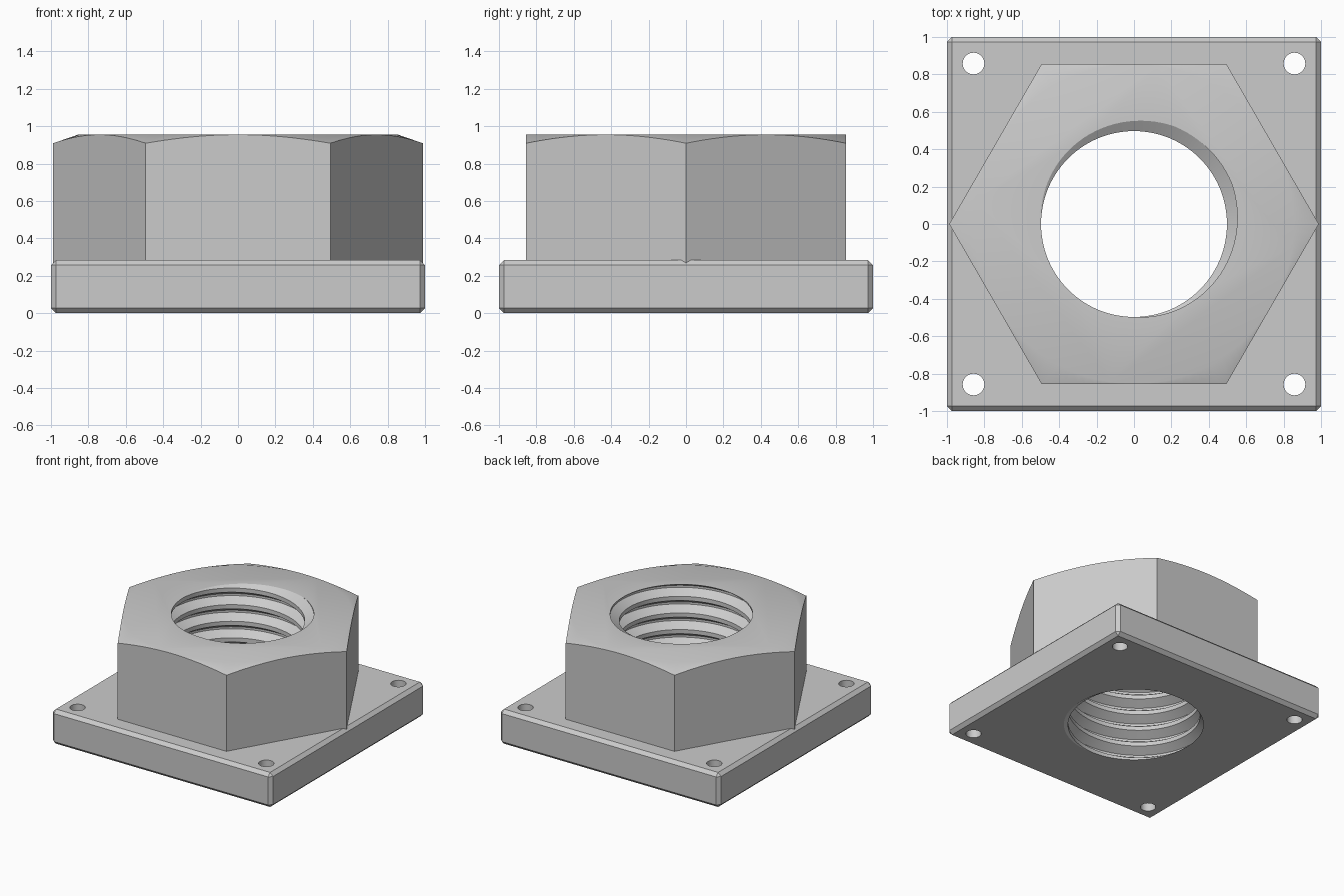
import bpy, bmesh
from math import sin, cos, pi, radians

old = bpy.data.objects.get("Cube")
if old:
    bpy.data.objects.remove(old, do_unlink=True)

TOP = 0.955                 # nut height
PLATE = 0.284               # flange thickness
PITCH = TOP / 7

steel = bpy.data.materials.new("grey_steel")
steel.use_nodes = True
steel.diffuse_color = (0.6, 0.6, 0.6, 1)
steel.node_tree.nodes["Principled BSDF"].inputs["Base Color"].default_value = (0.6, 0.6, 0.6, 1)


def finish(bm, name):
    bmesh.ops.recalc_face_normals(bm, faces=bm.faces[:])
    mesh = bpy.data.meshes.new(name)
    bm.to_mesh(mesh)
    bm.free()
    mesh.materials.append(steel)
    obj = bpy.data.objects.new(name, mesh)
    bpy.context.collection.objects.link(obj)
    return obj


def frustum(name, x, y, r1, z1, r2, z2, sides):
    bm = bmesh.new()
    rings = [[bm.verts.new((x + r * cos(2 * pi * i / sides), y + r * sin(2 * pi * i / sides), z))
              for i in range(sides)] for r, z in ((r1, z1), (r2, z2))]
    for ring in rings:
        bm.faces.new(ring)
    low, high = rings
    for i in range(sides):
        j = (i + 1) % sides
        bm.faces.new((low[i], low[j], high[j], high[i]))
    return finish(bm, name)


def thread_cutter(minor, major, turns, sides):
    """Closed helical rod with a trapezoid thread profile."""
    profile = ((0.25, minor), (0.5, minor), (0.8125, major), (0.9375, major))
    rows = turns * 4
    bm = bmesh.new()
    verts = {}

    def vert(i, m):
        if i == sides:                # one full turn joins the next thread
            i, m = 0, m + 4
        if (i, m) not in verts:
            u, r = profile[m % 4]
            a = 2 * pi * i / sides
            z = PITCH * (m // 4 - 2 + i / sides + u)
            verts[i, m] = bm.verts.new((r * cos(a), r * sin(a), z))
        return verts[i, m]

    for m in range(rows):
        for i in range(sides):
            quad = (vert(i, m), vert(i + 1, m), vert(i + 1, m + 1), vert(i, m + 1))
            bm.faces.new(quad[:3])
            bm.faces.new((quad[0], quad[2], quad[3]))
    # Close each end with a fan to the axis, level with the middle of its step
    tips = [bm.verts.new((0, 0, PITCH * (t - 1.25))) for t in (0, turns)]
    for e in [e for e in bm.edges if e.is_boundary]:
        bm.faces.new((*e.verts, tips[e.verts[0].co.z > TOP / 2]))
    return finish(bm, "thread_cutter")


def boolean(target, tool, operation):
    mod = target.modifiers.new(operation.lower(), 'BOOLEAN')
    mod.operation, mod.object, mod.solver = operation, tool, 'EXACT'
    bpy.context.view_layer.objects.active = target
    bpy.ops.object.modifier_apply(modifier=mod.name)
    bpy.data.objects.remove(tool, do_unlink=True)


# Square flange plate with chamfered edges
bm = bmesh.new()
bmesh.ops.create_cube(bm, size=2)
for v in bm.verts:
    v.co.z = PLATE * (v.co.z + 1) / 2
bmesh.ops.bevel(bm, geom=bm.edges[:], offset=0.027, segments=1, affect='EDGES')
body = finish(bm, "flanged_nut")

# Hexagonal nut with a conical chamfer on its corners
nut = frustum("hex_nut", 0, 0, 0.988, 0.1, 0.988, 1.1, 6)
slope = 0.13 / 0.045
cone = frustum("chamfer_cone", 0, 0, 0.855 + slope * (TOP - 0.05), 0.05, 0.855, TOP, 128)
boolean(nut, cone, 'INTERSECT')
boolean(body, nut, 'UNION')

# Threaded bore
boolean(body, thread_cutter(0.497, 0.565, 11, 96), 'DIFFERENCE')

# Corner mounting holes
for sx in (-1, 1):
    for sy in (-1, 1):
        drill = frustum("drill", 0.858 * sx, 0.858 * sy, 0.058, -0.2, 0.058, 0.5, 32)
        boolean(body, drill, 'DIFFERENCE')

# Smooth curved walls, sharp edges kept
bpy.ops.object.select_all(action='DESELECT')
body.select_set(True)
bpy.context.view_layer.objects.active = body
bpy.ops.object.shade_smooth_by_angle(angle=radians(32))
